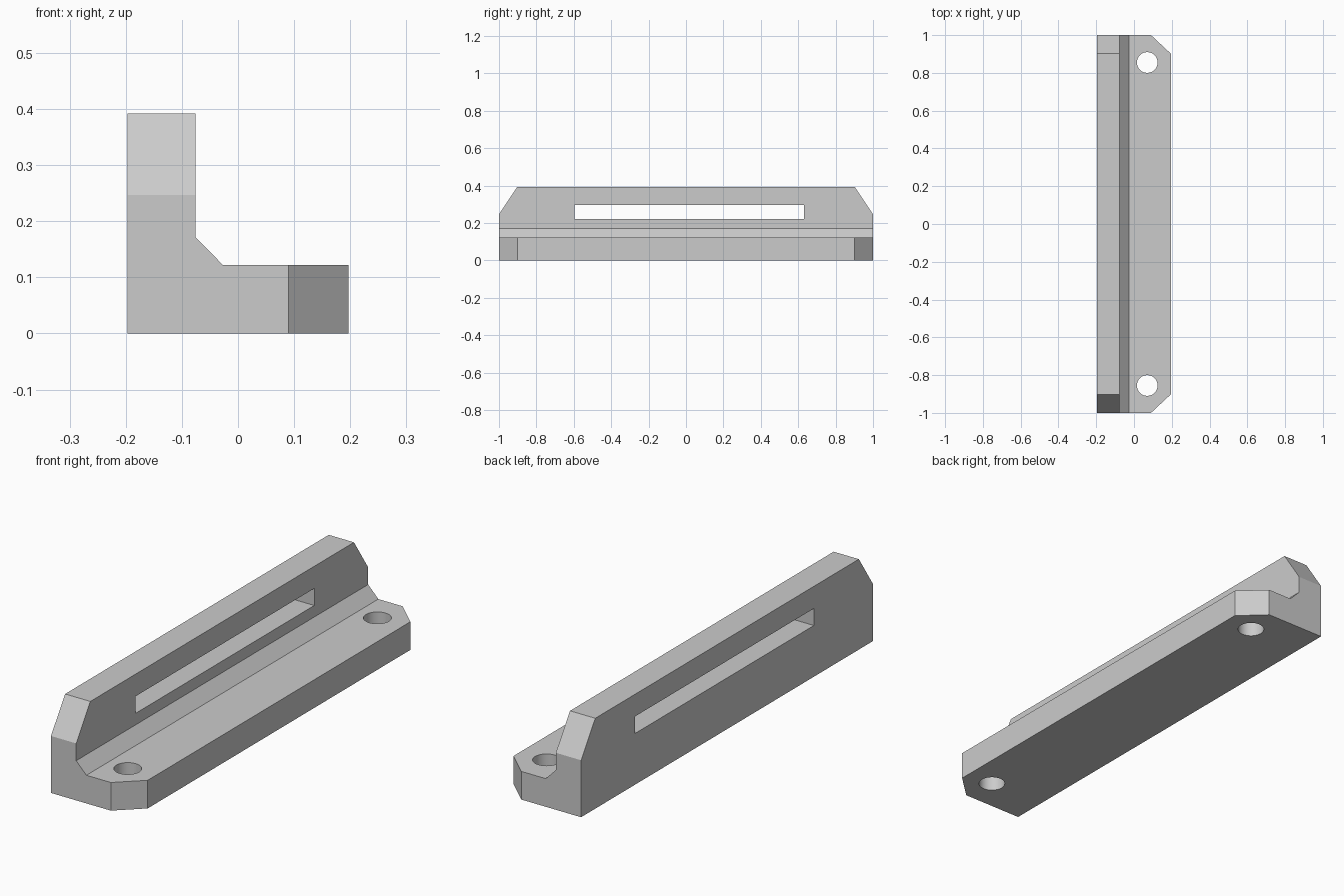
import bpy
import bmesh
from mathutils import Vector

cube = bpy.data.objects.get("Cube")
if cube:
    bpy.data.objects.remove(cube, do_unlink=True)

HALF_X, HEIGHT, WALL = 0.197, 0.392, 0.122

grey = bpy.data.materials.new("plain_grey")
grey.use_nodes = True
colour = (0.6, 0.6, 0.6, 1)
grey.diffuse_color = colour
grey.node_tree.nodes["Principled BSDF"].inputs["Base Color"].default_value = colour


def chamfer(bm, point, normal):
    """Slice off everything beyond a plane and cap the cut."""
    geom = bm.verts[:] + bm.edges[:] + bm.faces[:]
    cut = bmesh.ops.bisect_plane(bm, geom=geom, plane_co=Vector(point),
                                 plane_no=Vector(normal), clear_outer=True)
    edges = [e for e in cut["geom_cut"] if isinstance(e, bmesh.types.BMEdge)]
    bmesh.ops.contextual_create(bm, geom=edges)


# Angle bracket: L profile with a filleted inner corner, extruded along y
profile = [(-HALF_X, 0), (HALF_X, 0), (HALF_X, WALL), (-0.027, WALL),
           (-0.076, 0.172), (-0.076, HEIGHT), (-HALF_X, HEIGHT)]
bm = bmesh.new()
end = bm.faces.new([bm.verts.new((x, -1, z)) for x, z in profile])
body = bmesh.ops.extrude_face_region(bm, geom=[end])
bmesh.ops.translate(bm, vec=(0, 2, 0),
                    verts=[v for v in body["geom"] if isinstance(v, bmesh.types.BMVert)])

# Clipped corners on the base flange and the upright
for side in (-1, 1):
    chamfer(bm, (0.09, side, 0), (0.1, side * 0.107, 0))
    chamfer(bm, (0, side, 0.247), (0, side * 0.145, 0.097))
bmesh.ops.recalc_face_normals(bm, faces=bm.faces[:])
mesh = bpy.data.meshes.new("angle_bracket")
bm.to_mesh(mesh)
bm.free()
bracket = bpy.data.objects.new("angle_bracket", mesh)
bpy.context.collection.objects.link(bracket)
mesh.materials.append(grey)


def cut_with(cutter):
    """Subtract the cutter from the bracket, then remove it."""
    cutter.hide_render = True
    cutter.data.materials.append(grey)
    bpy.ops.object.select_all(action="DESELECT")
    bracket.select_set(True)
    bpy.context.view_layer.objects.active = bracket
    mod = bracket.modifiers.new("cut", "BOOLEAN")
    mod.operation, mod.solver, mod.object = "DIFFERENCE", "EXACT", cutter
    bpy.ops.object.modifier_apply(modifier=mod.name)
    bpy.data.objects.remove(cutter, do_unlink=True)


# Screw holes through the base
for y in (-0.855, 0.855):
    bpy.ops.mesh.primitive_cylinder_add(vertices=32, radius=0.055, depth=0.5,
                                        location=(0.07, y, 0.05))
    cut_with(bpy.context.object)

# Long slot through the upright
bpy.ops.mesh.primitive_cube_add(size=1, location=(-0.137, 0.018, 0.259))
slot = bpy.context.object
slot.scale = (0.3, 1.226, 0.074)
cut_with(slot)

bpy.ops.object.shade_smooth_by_angle(angle=0.4)
